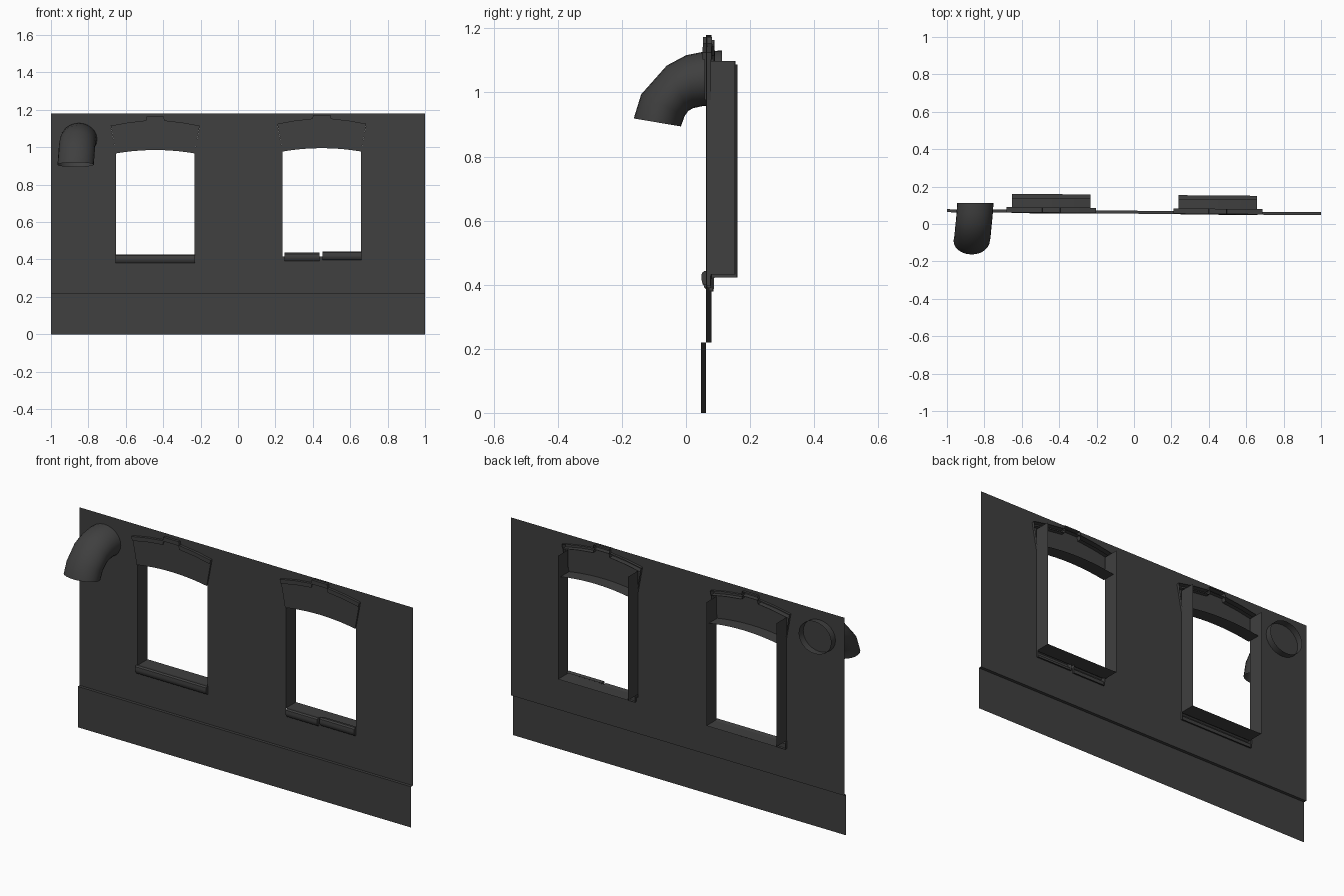
import bpy, bmesh, math

cube = bpy.data.objects.get("Cube")
if cube:
    bpy.data.objects.remove(cube, do_unlink=True)

grey = bpy.data.materials.new("dark grey")
grey.use_nodes = True
COLOUR = (0.05, 0.05, 0.05, 1)
grey.diffuse_color = COLOUR
grey.node_tree.nodes["Principled BSDF"].inputs["Base Color"].default_value = COLOUR

WALL_Y = 0.071   # wall plane at the centre
SKEW = -0.008    # the wall turns slightly along its length


def skewed(x, y, z):
    return (x, WALL_Y + y + SKEW * x, z)


def finish(name, bm, smooth=False):
    bmesh.ops.remove_doubles(bm, verts=bm.verts, dist=0.0001)
    bmesh.ops.recalc_face_normals(bm, faces=bm.faces)
    mesh = bpy.data.meshes.new(name)
    bm.to_mesh(mesh)
    bm.free()
    mesh.materials.append(grey)
    obj = bpy.data.objects.new(name, mesh)
    bpy.context.collection.objects.link(obj)
    if smooth:
        bpy.ops.object.select_all(action='DESELECT')
        obj.select_set(True)
        bpy.context.view_layer.objects.active = obj
        bpy.ops.object.shade_smooth_by_angle(angle=math.radians(40))
    return obj


def loft(bm, rings, closed=False):
    """Join rows of points with quads."""
    rows = [[bm.verts.new(p) for p in ring] for ring in rings]
    for a, b in zip(rows, rows[1:]):
        for i in range(len(a) if closed else len(a) - 1):
            j = (i + 1) % len(a)
            bm.faces.new((a[i], a[j], b[j], b[i]))
    return rows


def ribbon(name, path, y0, y1, smooth=False):
    """Sheet running back along y from an x-z path."""
    bm = bmesh.new()
    loft(bm, [[skewed(x, y, z) for x, z in path] for y in (y0, y1)])
    return finish(name, bm, smooth)


def raised_panel(name, outline, front, back):
    """Front face with a rim, open at the back."""
    bm = bmesh.new()
    rows = loft(bm, [[skewed(x, y, z) for x, z in outline] for y in (front, back)], True)
    bm.faces.new(rows[0])
    return finish(name, bm)


def arch(half, z_end, z_mid, steps=10):
    ts = [2 * i / steps - 1 for i in range(steps + 1)]
    return [(half * t, z_mid + (z_end - z_mid) * t * t) for t in ts]


# Shared window shape, about its own centre line
HALF = 0.21
SILL_Z = 0.422
HEAD = arch(HALF, 0.967, 0.985)
shoulder = [(-0.238, 1.115), (-0.145, 1.132), (-0.05, 1.143), (-0.046, 1.163)]
CROWN = shoulder + [(-x, z) for x, z in reversed(shoulder)]
CROWN_LOW = [(x * 0.98, z - 0.022) for x, z in CROWN]
OPENING = [(-HALF, 0.405)] + [HEAD[0]] + CROWN + [HEAD[-1], (HALF, 0.405)]
NOSE = [(0.012, SILL_Z), (-0.008, 0.426), (-0.016, 0.42), (-0.018, 0.405),
        (-0.016, 0.392), (-0.008, 0.382), (0.01, 0.379)]

# name, x shift, z shift, spans of the sill nosing with a small lift each
WINDOWS = [
    ("right", -0.4425, 0.0, [(-0.213, 0.213, 0.0)]),
    ("left", 0.448, 0.01, [(-0.2, -0.012, 0.0), (0.004, 0.211, 0.007)]),
]


def place(points, dx, dz):
    return [(x + dx, z + dz) for x, z in points]


# Main wall with both window holes
bm = bmesh.new()
loops = [[(-1, 0.22), (1, 0.22), (1, 1.18), (-1, 1.18)]]
loops += [place(OPENING, dx, dz) for _, dx, dz, _ in WINDOWS]
edges = []
for loop in loops:
    vs = [bm.verts.new(skewed(x, 0, z)) for x, z in loop]
    edges += [bm.edges.new((vs[i - 1], vs[i])) for i in range(len(vs))]
bmesh.ops.triangle_fill(bm, use_beauty=True, edges=edges, normal=(0, -1, 0))
finish("wall", bm)

# Plinth, standing forward with a narrow ledge on top
bm = bmesh.new()
loft(bm, [[skewed(x, y, z) for x in (-1, 1)]
          for y, z in ((-0.016, 0), (-0.016, 0.22), (0, 0.22))])
finish("plinth", bm)

for side, dx, dz, spans in WINDOWS:
    # Curved lintel and the keystone cornice over it
    raised_panel(side + "_lintel", place(HEAD + CROWN_LOW[::-1], dx, dz), -0.008, 0.012)
    raised_panel(side + "_cornice", place(CROWN + CROWN_LOW[::-1], dx, dz), -0.014, 0.014)
    ribbon(side + "_soffit", place(HEAD, dx, dz), 0.012, 0.064, True)
    # Deep reveals and sill plate behind the wall
    for end, sx in (("right", -HALF), ("left", HALF)):
        ribbon(f"{side}_reveal_{end}", place([(sx, SILL_Z), (sx, 1.088)], dx, dz), 0, 0.085)
    ribbon(side + "_sill_plate", place([(-HALF, SILL_Z), (HALF, SILL_Z)], dx, dz), 0, 0.085)
    # Rounded sill nosing
    for n, (x0, x1, lift) in enumerate(spans):
        bm = bmesh.new()
        rows = loft(bm, [[skewed(x + dx, y, z + dz + lift) for y, z in NOSE]
                         for x in (x0, x1)])
        for row in rows:
            bm.faces.new(row)
        finish(f"{side}_sill_nosing_{n + 1}", bm, True)

# Bent vent pipe: top and underside of each ring as (y, z) pairs
BEND = [((0.113, 1.131), (0.113, 0.957)), ((0.06, 1.128), (0.05, 0.957)),
        ((0, 1.116), (0.022, 0.951)), ((-0.06, 1.084), (0.007, 0.942)),
        ((-0.14, 0.994), (-0.004, 0.927)), ((-0.163, 0.919), (-0.016, 0.894))]
SIDES = 24
rings = []
for n, ((ty, tz), (uy, uz)) in enumerate(BEND):
    ring = []
    for i in range(SIDES):
        a = math.tau * i / SIDES
        c = math.cos(a) / 2
        ring.append((-0.848 - 0.004 * n + 0.097 * math.sin(a),
                     (ty + uy) / 2 + c * (ty - uy),
                     (tz + uz) / 2 + c * (tz - uz)))
    rings.append(ring)
bm = bmesh.new()
loft(bm, rings, True)
finish("vent_pipe", bm, True)
